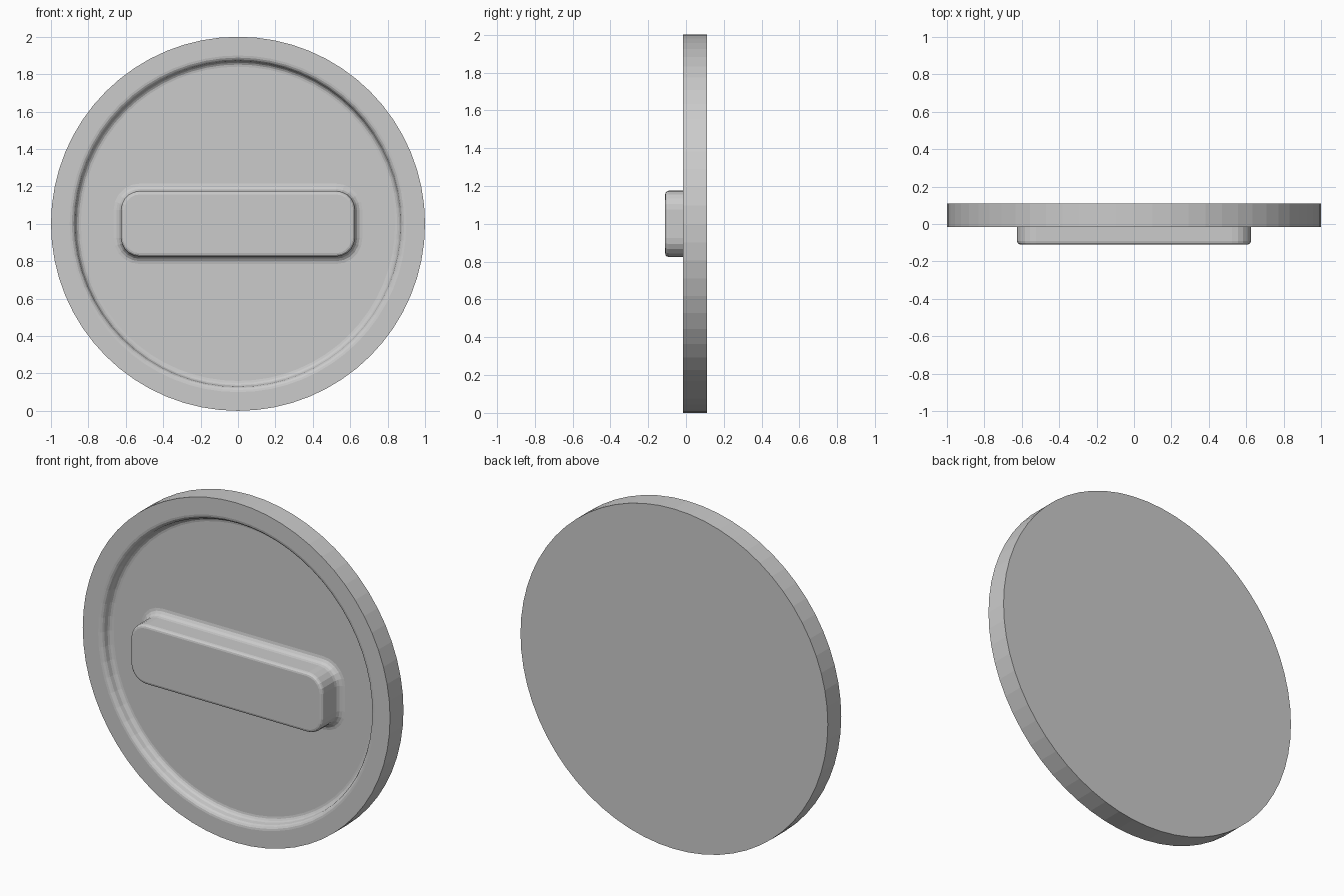
import bpy, bmesh
from math import sin, cos, pi

if "Cube" in bpy.data.objects:
    bpy.data.objects.remove(bpy.data.objects["Cube"])

SEGS = 64
FRONT, FLOOR, BACK, TOP = -0.015, 0.045, 0.11, -0.11
bm = bmesh.new()


def arc(cx, cy, r, a0, a1, n):
    """Points on an arc, angles in degrees."""
    return [(cx + r * cos((a0 + (a1 - a0) * i / n) * pi / 180),
             cy + r * sin((a0 + (a1 - a0) * i / n) * pi / 180)) for i in range(n + 1)]


def circle(r, y):
    return [bm.verts.new((r * cos(2 * pi * i / SEGS), y, 1 + r * sin(2 * pi * i / SEGS)))
            for i in range(SEGS)]


def rounded_rect(grow, y):
    hx, hz, r = 0.625 + grow, 0.175 + grow, 0.1 + grow
    pts = []
    for sx, sz, a in ((1, 1, 0), (-1, 1, 90), (-1, -1, 180), (1, -1, 270)):
        pts += arc(sx * (hx - r), sz * (hz - r), r, a, a + 90, 5)
    return [bm.verts.new((x, y, 1 + z)) for x, z in pts]


def skin(rings):
    for a, b in zip(rings, rings[1:]):
        n = len(a)
        for i in range(n):
            j = (i + 1) % n
            bm.faces.new((a[i], a[j], b[j], b[i]))


# plate: back face, outer wall, flat rim, rounded step down to the floor
step = arc(0.90, FRONT + 0.03, 0.03, 270, 180, 4) + arc(0.84, FLOOR - 0.03, 0.03, 0, 90, 4)[1:]
plate = [circle(r, y) for r, y in [(1, BACK), (1, FRONT)] + step]
bm.faces.new(plate[0])
skin(plate)

# handle: base fillet, wall, small rounded front edge
section = arc(0.04, FLOOR - 0.04, 0.04, 90, 180, 4) + arc(-0.018, TOP + 0.018, 0.018, 0, -90, 3)
handle = [rounded_rect(g, y) for g, y in section]
skin(handle)
bm.faces.new(handle[-1])

# recessed floor between plate step and handle
loops = [bm.edges.get((l[i - 1], l[i])) for l in (plate[-1], handle[0]) for i in range(len(l))]
bmesh.ops.triangle_fill(bm, edges=loops, use_beauty=True)
bmesh.ops.recalc_face_normals(bm, faces=bm.faces)

mesh = bpy.data.meshes.new("round_lid_with_handle")
bm.to_mesh(mesh)
bm.free()
obj = bpy.data.objects.new("round_lid_with_handle", mesh)
bpy.context.collection.objects.link(obj)
